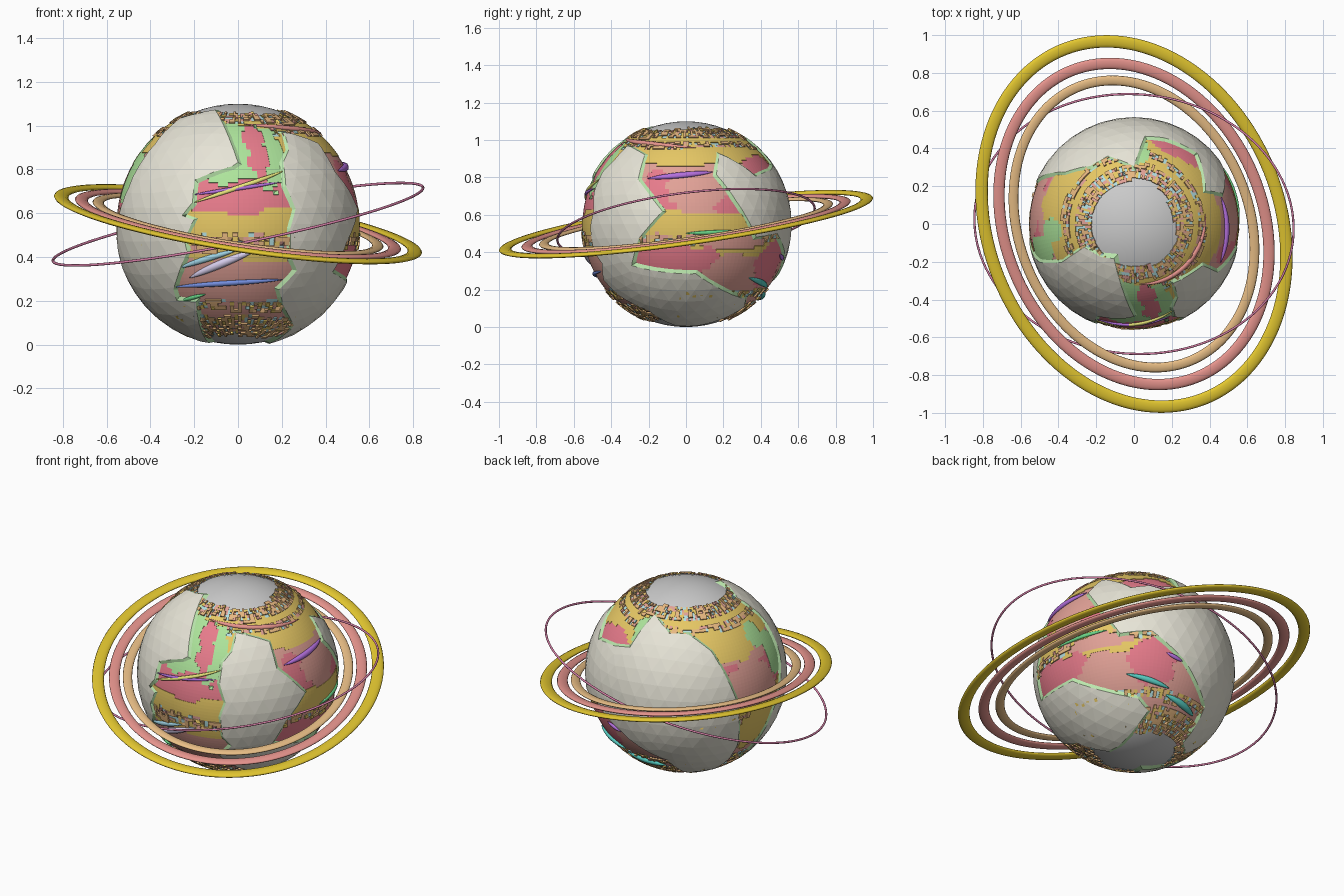
import bpy, bmesh, math, random
from mathutils import Vector, noise

if "Cube" in bpy.data.objects:
    bpy.data.objects.remove(bpy.data.objects["Cube"])

random.seed(4)
C = Vector((0, 0, 0.55))
COL = {"cream": (.80, .78, .68), "lime": (.50, .80, .42), "crimson": (.80, .20, .26), "coral": (.76, .36, .31),
       "gold": (.80, .58, .13), "green": (.42, .78, .33), "cyan": (.45, .74, .76), "orange": (.80, .48, .22),
       "ring_gold": (.78, .58, .03), "ring_red": (.80, .30, .27), "ring_orange": (.82, .52, .24),
       "pink": (.70, .22, .40), "yellow": (.82, .80, .20), "purple": (.45, .16, .72), "sky": (.35, .65, .78),
       "lavender": (.68, .62, .85), "blue": (.18, .28, .75), "leaf": (.15, .68, .25), "teal": (.10, .62, .55)}
MATS = {}


def mat(name):
    if name not in MATS:
        MATS[name] = bpy.data.materials.new(name)
        MATS[name].diffuse_color = (*COL[name], 1)
    return MATS[name]


def add_object(name, bm, colours=(), smooth=False):
    bmesh.ops.recalc_face_normals(bm, faces=bm.faces[:])
    me = bpy.data.meshes.new(name)
    bm.to_mesh(me)
    bm.free()
    for c in colours:
        me.materials.append(mat(c))
    me.polygons.foreach_set("use_smooth", [smooth] * len(me.polygons))
    ob = bpy.data.objects.new(name, me)
    bpy.context.collection.objects.link(ob)
    return ob


def direction(lat, lon):
    # longitude 0 faces the front, 90 the right side
    a, b = math.radians(lat), math.radians(lon)
    return Vector((math.cos(a) * math.sin(b), -math.cos(a) * math.cos(b), math.sin(a)))


def tube(name, pts, sides, normals, outs, widths, heights, colour, closed):
    # sweep an elliptical section along a path
    bm = bmesh.new()
    loops = []
    for p, n, o, w, h in zip(pts, normals, outs, widths, heights):
        loops.append([bm.verts.new(p + o * w * math.cos(k * math.tau / sides) + n * h * math.sin(k * math.tau / sides))
                      for k in range(sides)])
    for i in range(len(loops) if closed else len(loops) - 1):
        a, b = loops[i], loops[(i + 1) % len(loops)]
        for k in range(sides):
            j = (k + 1) % sides
            bm.faces.new((a[k], a[j], b[j], b[k]))
    if not closed:
        bm.faces.new(loops[0])
        bm.faces.new(loops[-1])
    return add_object(name, bm, [colour], True)


# grey inner globe
bm = bmesh.new()
bmesh.ops.create_uvsphere(bm, u_segments=64, v_segments=32, radius=0.55)
bmesh.ops.translate(bm, vec=C, verts=bm.verts[:])
add_object("inner_globe", bm, smooth=True)

# blocky coloured surface: colour patches over horizontal bands
PATCHES = [(13, 2, 9, 16, "crimson"), (45, 10, 10, 7, "crimson"), (32, 12, 12, 6, "crimson"),
           (33, 152, 9, 20, "crimson"), (-22, 152, 15, 15, "crimson"), (18, 72, 14, 9, "crimson"),
           (-20, 80, 9, 30, "crimson"), (30, 5, 20, 24, "green"), (50, 0, 5, 24, "green"),
           (38, 275, 9, 9, "green"), (22, 285, 14, 9, "green"), (45, 178, 10, 10, "green"),
           (36, 245, 10, 30, "gold"), (12, 258, 16, 22, "coral"), (-18, 262, 15, 16, "gold"),
           (38, 88, 5, 25, "gold"), (20, 95, 14, 24, "coral"), (-10, 120, 5, 24, "coral")]
BANDS = [(56, "mix"), (52, "gold"), (47, "mix"), (36, "gold"), (24, "coral"), (7, "crimson"), (-5, "gold"),
         (-13, "mix"), (-17, "gold"), (-39, "coral"), (-45, "mix"), (-49, "coral"), (-90, "mix")]


def cell_colour(lat, lon):
    d = direction(lat, lon)
    n = noise.noise(Vector((d.x * 4, d.y * 4, d.z * 12)))
    if abs(lat) > 66 + 4 * n:
        return None
    for la, lo, ra, ro, c in PATCHES:
        dl = (lon - lo + 180) % 360 - 180
        if ((lat - la) / ra) ** 2 + (dl / ro) ** 2 < 1 + 0.7 * n:
            return c
    c = next(c for limit, c in BANDS if lat + 3 * n > limit)
    return random.choice(["orange", "orange", "cyan", "coral", "gold"]) if c == "mix" else c


LAT, LON = 2.0, 2.5
cells = {}
for i in range(-35, 35):
    for j in range(144):
        c = cell_colour((i + .5) * LAT, (j + .5) * LON)
        if c:
            cells.setdefault(c, []).append((i, j))
LEVEL = {"crimson": .553, "coral": .5535, "gold": .556, "green": .5545, "cyan": .552, "orange": .555}
for c, quads in cells.items():
    bm = bmesh.new()
    cache = {}
    for i, j in quads:
        vs = []
        for a, b in ((i, j), (i, j + 1), (i + 1, j + 1), (i + 1, j)):
            key = (a, b % 144)
            if key not in cache:
                cache[key] = bm.verts.new(C + direction(a * LAT, b * LON) * LEVEL[c])
            vs.append(cache[key])
        bm.faces.new(vs)
    for f in bm.faces:
        f.normal_update()
    ob = add_object("surface_blocks_" + c, bm, [c])
    me = ob.data
    if me.polygons[0].normal.dot(me.polygons[0].center - C) < 0:
        me.flip_normals()
    s = ob.modifiers.new("thickness", "SOLIDIFY")
    s.thickness, s.offset = 0.008, -1

# faceted outer shell panels, outlines as (latitude, longitude)
LEFT = [(68, -30), (30, 0), (28, -3), (21, -22), (10, -22), (4, -27), (2, -21), (-7, -26), (-13, -25),
        (-32, -38), (-38, -39), (-39, -26), (-74, -58), (-62, -85), (-43, -92), (-27, -88), (-13, -84),
        (17, -68), (40, -62), (59, -65), (64, -45)]
RIGHT = [(48, 34), (41, 59), (25, 60), (7, 77), (-8, 63), (-23, 56), (-28, 96), (-45, 143), (-52, 153),
         (-75, 105), (-74, 70), (-55, 52), (-41, 29), (-32, 23), (-22, 31), (-15, 26), (-2, 25), (7, 28),
         (18, 24), (30, 25), (37, 31)]
BACK = [(28, 109), (42, 115), (27, 138), (31, 160), (34, 173), (57, 180), (47, 201), (47, 217), (36, 233),
        (6, 245), (-28, 250), (-58, 246), (-60, 218), (-37, 202), (-19, 172), (-5, 150), (-7, 132), (13, 119)]


def shell_panel(name, outline, centre):
    dirs = [direction(*p) for p in outline]
    mid = direction(*centre)
    u = mid.orthogonal().normalized()
    v = mid.cross(u)

    def flat(d):
        return d.dot(u) / d.dot(mid), d.dot(v) / d.dot(mid)
    poly = [flat(d) for d in dirs]

    def inside(d):
        if d.dot(mid) < 0.03:
            return False
        x, y = flat(d)
        hit = False
        for (x1, y1), (x2, y2) in zip(poly, poly[1:] + poly[:1]):
            if (y1 > y) != (y2 > y) and x < (x2 - x1) * (y - y1) / (y2 - y1) + x1:
                hit = not hit
        return hit
    bm = bmesh.new()
    bmesh.ops.create_icosphere(bm, subdivisions=4, radius=0.566)
    for a, b in zip(dirs, dirs[1:] + dirs[:1]):
        m = (a + b).normalized()
        reach = math.cos(min(1.5, a.angle(b) / 2 + 0.15))
        fs = [f for f in bm.faces if any(w.co.normalized().dot(m) > reach for w in f.verts)]
        geom = set(fs)
        for f in fs:
            geom.update(f.edges)
            geom.update(f.verts)
        bmesh.ops.bisect_plane(bm, geom=list(geom), dist=1e-5, plane_co=(0, 0, 0), plane_no=a.cross(b).normalized())
    gone = [f for f in bm.faces if not inside(f.calc_center_median().normalized())]
    bmesh.ops.delete(bm, geom=gone, context="FACES")
    # sloping green rim
    edges = [e for e in bm.edges if e.is_boundary]
    push = {}
    for e in edges:
        a, b = e.verts
        o = (b.co - a.co).cross(a.co).normalized()
        if o.dot(e.link_faces[0].calc_center_median() - a.co) > 0:
            o = -o
        for w in (a, b):
            push.setdefault(w, []).append(o)
    low = {}
    for w, os in push.items():
        t = sum(os, Vector()).normalized()
        t = t * 0.024 / max(0.55, t.dot(os[0]))
        low[w] = bm.verts.new((w.co + t).normalized() * 0.549)
    for e in edges:
        a, b = e.verts
        bm.faces.new((a, b, low[b], low[a])).material_index = 1
    bmesh.ops.translate(bm, vec=C, verts=bm.verts[:])
    add_object(name, bm, ["cream", "lime"])


shell_panel("shell_panel_left", LEFT, (0, -50))
shell_panel("shell_panel_right", RIGHT, (-20, 65))
shell_panel("shell_panel_back", BACK, (5, 182))

# tapered streaks lying on the surface: start, end, half width, colour
STREAKS = [(10, -22, 26, 25, .011, "yellow"), (14, -22, 20, 21, .010, "purple"), (-21, -31, -12, 0, .014, "sky"),
           (-26, -26, -12, 9, .019, "lavender"), (-31, -38, -27, 24, .013, "blue"), (-39, -37, -35, -19, .010, "leaf"),
           (26, 66, 30, 107, .017, "purple"), (-5, 90, -4, 124, .012, "leaf"), (-31, 135, -37, 166, .016, "teal"),
           (-41, 165, -46, 198, .020, "teal"), (55, 5, 47, 98, .014, "ring_red"), (-17, 160, -20, 171, .012, "purple")]
for k, (a1, o1, a2, o2, w, c) in enumerate(STREAKS):
    N = 24
    ns = [direction(a1 + (a2 - a1) * i / N, o1 + (o2 - o1) * i / N) for i in range(N + 1)]
    outs = [n.cross(ns[min(i + 1, N)] - ns[max(i - 1, 0)]).normalized() for i, n in enumerate(ns)]
    ws = [w * max(.12, math.sin(math.pi * i / N) ** .6) for i in range(N + 1)]
    tube(f"surface_streak_{k}", [C + n * .558 for n in ns], 10, ns, outs, ws, [x * .8 for x in ws], c, False)


# tilted elliptical orbit rings
def ring(name, rx, ry, skew, slope, w, h, colour):
    N = 128
    n = Vector((-slope[0], -slope[1], 1)).normalized()

    def at(t):
        y = ry * math.cos(t)
        x = skew * math.cos(t) + math.sqrt(rx * rx - skew * skew) * math.sin(t)
        return Vector((x, y, slope[0] * x + slope[1] * y))
    pts = [at(i * math.tau / N) for i in range(N)]
    outs = [n.cross(pts[(i + 1) % N] - pts[i - 1]).normalized() for i in range(N)]
    tube(name, [C + p for p in pts], 12, [n] * N, outs, [w] * N, [h] * N, colour, True)


TILT = (-.129, .121)
ring("outer_ring", .807, .967, -.145, TILT, .033, .012, "ring_gold")
ring("middle_ring", .715, .850, -.128, TILT, .030, .011, "ring_red")
ring("inner_ring", .638, .760, -.114, TILT, .026, .010, "ring_orange")
ring("thin_orbit_ring", .845, .688, -.03, (.20, .13), .006, .006, "pink")

for m in bpy.data.materials:
    if m.users and not m.is_grease_pencil:
        m.use_nodes = True
        m.node_tree.nodes["Principled BSDF"].inputs["Base Color"].default_value = m.diffuse_color
